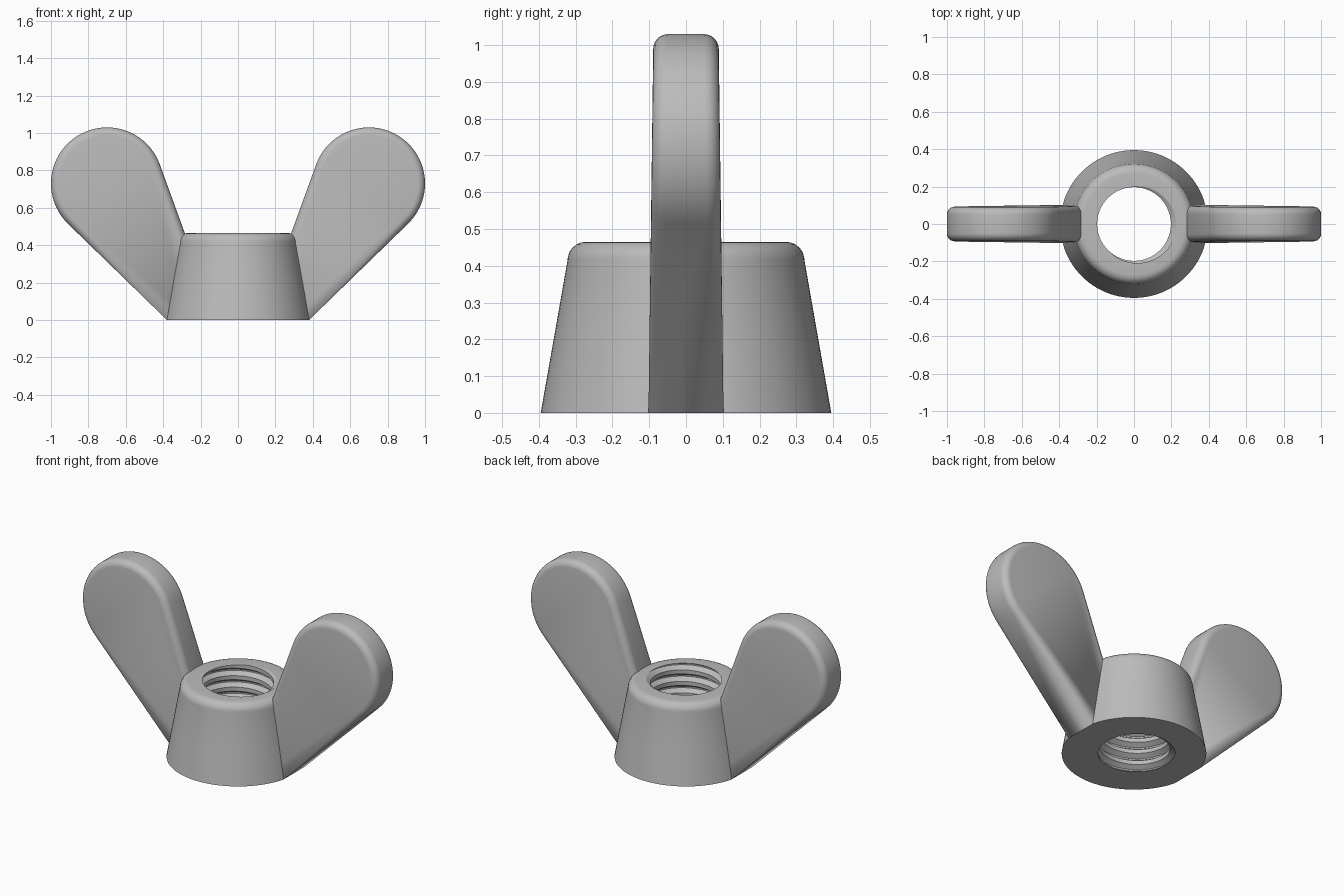
import bpy, bmesh, math
from math import sin, cos, pi, radians

if "Cube" in bpy.data.objects:
    bpy.data.objects.remove(bpy.data.objects["Cube"], do_unlink=True)

# Single plain metal colour
GREY = (0.5, 0.5, 0.5, 1.0)
steel = bpy.data.materials.new("plain grey metal")
steel.use_nodes = True
steel.diffuse_color = GREY
steel.node_tree.nodes["Principled BSDF"].inputs["Base Color"].default_value = GREY

HEIGHT = 0.465      # body height
FOOT = 0.38         # where the wings meet the base


def finish(bm, name):
    """Clean up a bmesh and turn it into a smooth shaded object."""
    bmesh.ops.remove_doubles(bm, verts=bm.verts, dist=0.0002)
    bmesh.ops.recalc_face_normals(bm, faces=bm.faces)
    mesh = bpy.data.meshes.new(name)
    bm.to_mesh(mesh)
    bm.free()
    mesh.materials.append(steel)
    obj = bpy.data.objects.new(name, mesh)
    bpy.context.collection.objects.link(obj)
    bpy.ops.object.select_all(action='DESELECT')
    obj.select_set(True)
    bpy.context.view_layer.objects.active = obj
    bpy.ops.object.shade_smooth_by_angle(angle=radians(30))
    return obj


def bridge(bm, a, b, closed=True):
    """Join two equally long rows of vertices with quads."""
    for i in range(len(a) if closed else len(a) - 1):
        j = (i + 1) % len(a)
        bm.faces.new((a[i], a[j], b[j], b[i]))


# Threaded bore: flat crests and roots, given as (phase, radius)
PITCH = 0.07
THREAD = [(0, 0.197), (0.35, 0.197), (0.62, 0.225), (0.74, 0.225), (1, 0.197)]


def thread_radius(phase):
    phase %= 1
    for (p, r), (q, s) in zip(THREAD, THREAD[1:]):
        if phase <= q:
            return r + (s - r) * (phase - p) / (q - p)


def build_body(segments=96):
    # Tapered wall with a rounded shoulder
    outer = [(0.395, 0), (0.358, 0.21), (0.322, 0.415)]
    outer += [(0.272 + 0.05 * cos(a), HEIGHT - 0.05 + 0.05 * sin(a))
              for a in (radians(10 + 16 * i) for i in range(6))]
    turns = int(HEIGHT / PITCH) + 2
    bm = bmesh.new()
    columns = []
    for s in range(segments + 1):
        angle = 2 * pi * s / segments
        lead = s / segments
        profile = list(outer)
        for turn in range(turns, -3, -1):
            for phase, _ in reversed(THREAD[:-1]):
                z = min(max((turn + phase + lead) * PITCH, 0), HEIGHT)
                profile.append((thread_radius(z / PITCH - lead), z))
        column = []
        for r, z in profile:
            x = min(max(r * cos(angle), -FOOT), FOOT)
            column.append(bm.verts.new((x, r * sin(angle), z)))
        columns.append(column)
    for a, b in zip(columns, columns[1:]):
        bridge(bm, a, b)
    return finish(bm, "threaded_body")


def build_wing(side, name):
    # Outline points: x, z, direction of outward normal, edge rounding
    start, end, steps = -45.8, 160, 40
    outline = [(0.268, 0.42, end, 0.04),
               (0.268, 0.02, end, 0),
               (FOOT, 0, start, 0)]
    for i in range(steps + 1):
        d = start + (end - start) * i / steps
        a = radians(d)
        outline.append((0.70 + 0.30 * cos(a), 0.73 + 0.30 * sin(a), d, 0.04))

    bm = bmesh.new()
    rings = []
    sweep = [(y, radians(15 * k)) for y, ks in
             ((-1, range(6, -1, -1)), (1, range(7))) for k in ks]
    for y_sign, a in sweep:
        ring = []
        for x, z, d, r in outline:
            inset = r * (1 - cos(a))
            px = x - inset * cos(radians(d))
            pz = z - inset * sin(radians(d))
            half = 0.102 - 0.013 * pz      # slightly thicker at the root
            y = y_sign * (half - r * (1 - sin(a)))
            ring.append(bm.verts.new((side * px, y, pz)))
        rings.append(ring)
    for a, b in zip(rings, rings[1:]):
        bridge(bm, a, b)
    bm.faces.new(rings[0])
    bm.faces.new(rings[-1])
    return finish(bm, name)


build_body()
build_wing(1, "left_wing")
build_wing(-1, "right_wing")
